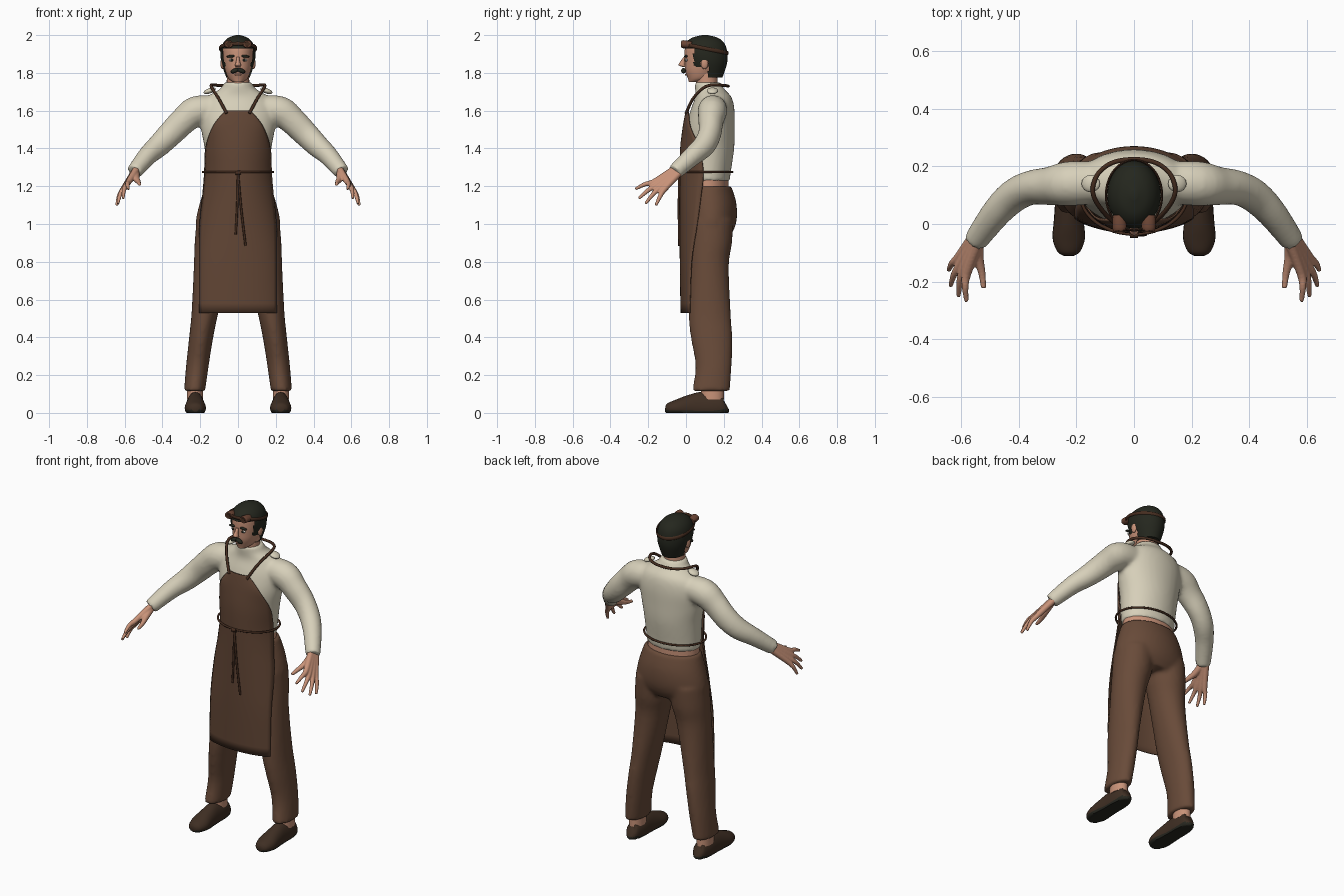
import bpy, bmesh, math
from mathutils import Vector, Matrix

if "Cube" in bpy.data.objects:
    bpy.data.objects.remove(bpy.data.objects["Cube"], do_unlink=True)


def material(name, *rgb):
    m = bpy.data.materials.new(name)
    m.use_nodes = True
    m.diffuse_color = (*rgb, 1)
    bsdf = next(n for n in m.node_tree.nodes if n.type == "BSDF_PRINCIPLED")
    bsdf.inputs["Base Color"].default_value = (*rgb, 1)
    return m


CREAM = material("cream wool", .68, .63, .49)
BROWN = material("brown cloth", .14, .07, .041)
APRON = material("apron leather", .12, .06, .035)
STRAP = material("strap leather", .06, .026, .014)
SKIN = material("skin", .58, .29, .19)
HAIR = material("dark hair", .018, .02, .013)
SHOE = material("shoe leather", .05, .028, .017)
SOLE = material("shoe sole", .02, .02, .014)
WHITE = material("eye white", .7, .68, .62)
GOGGLE = material("goggle brown", .15, .06, .035)


def smooth_rows(rows, steps):
    """Catmull-Rom interpolation of rows of numbers."""
    out, last = [], len(rows) - 1
    for i in range(last):
        a, b, c, d = (rows[min(max(j, 0), last)] for j in range(i - 1, i + 3))
        for s in range(steps):
            t = s / steps
            out.append([q + .5 * t * (r - p + t * (2*p - 5*q + 4*r - w + t * (3*(q - r) + w - p)))
                        for p, q, r, w in zip(a, b, c, d)])
    return out + [list(rows[-1])]


def loft(bm, rows, n=24, steps=4, flat=False, side=1):
    """Closed skin over elliptical rings given as x, y, z, rx, ry."""
    rows = smooth_rows(rows, steps)
    pts = [Vector((side * r[0], r[1], r[2])) for r in rows]
    rings = []
    for i, (p, r) in enumerate(zip(pts, rows)):
        a, b = Vector((1, 0, 0)), Vector((0, 1, 0))
        if not flat:
            t = (pts[min(i + 1, len(pts) - 1)] - pts[max(i - 1, 0)]).normalized()
            a = t.cross(Vector((0, 0, 1))).normalized()
            b = a.cross(t)
        ring = []
        for k in range(n):
            ang = math.tau * k / n
            ring.append(bm.verts.new(p + a * r[3] * math.cos(ang) + b * r[4] * math.sin(ang)))
        rings.append(ring)
    for lo, hi in zip(rings, rings[1:]):
        for k in range(n):
            bm.faces.new((lo[k], lo[(k + 1) % n], hi[(k + 1) % n], hi[k]))
    bm.faces.new(rings[0])
    bm.faces.new(rings[-1])


def ball(bm, pos, size, tilt=0):
    m = Matrix.Translation(pos) @ Matrix.Rotation(tilt, 4, "Y") @ Matrix.Diagonal((*size, 1))
    bmesh.ops.create_uvsphere(bm, u_segments=16, v_segments=10, radius=1, matrix=m)


def finish(name, bm, *mats, voxel=0, relax=6):
    bmesh.ops.recalc_face_normals(bm, faces=bm.faces)
    for f in bm.faces:
        f.smooth = True
    for e in bm.edges:
        if len(e.link_faces) == 2 and e.calc_face_angle() > .9:
            e.smooth = False
    mesh = bpy.data.meshes.new(name)
    bm.to_mesh(mesh)
    bm.free()
    for m in mats:
        mesh.materials.append(m)
    ob = bpy.data.objects.new(name, mesh)
    bpy.context.collection.objects.link(ob)
    if voxel:
        rm = ob.modifiers.new("Fuse", "REMESH")
        rm.mode, rm.voxel_size, rm.use_smooth_shade = "VOXEL", voxel, True
        sm = ob.modifiers.new("Relax", "SMOOTH")
        sm.factor, sm.iterations = .5, relax
    return ob


def tube(name, pts, r, mat, steps=6):
    bm = bmesh.new()
    loft(bm, [(*p, r, r) for p in pts], n=8, steps=steps)
    return finish(name, bm, mat)


# Sweater: torso, collar and both sleeves fused together
bm = bmesh.new()
loft(bm, [(0, .118, 1.225, .165, .113), (0, .118, 1.28, .168, .12), (0, .125, 1.4, .177, .13),
          (0, .128, 1.5, .195, .13), (0, .14, 1.6, .2, .117), (0, .145, 1.67, .165, .097),
          (0, .125, 1.715, .095, .077), (0, .115, 1.75, .075, .07)], n=40, flat=True)
for s in (1, -1):
    loft(bm, [(.1, .145, 1.61, .07, .07), (.22, .14, 1.598, .078, .08), (.29, .132, 1.545, .067, .073),
              (.36, .125, 1.475, .06, .068), (.42, .095, 1.415, .058, .062),
              (.48, .035, 1.36, .052, .052), (.55, -.06, 1.275, .042, .042)], side=s)
finish("sweater", bm, CREAM, voxel=.011)

# Bare waist and neck
bm = bmesh.new()
loft(bm, [(0, .12, 1.17, .16, .105), (0, .12, 1.25, .16, .105)], n=32, flat=True)
finish("waist", bm, SKIN)
bm = bmesh.new()
loft(bm, [(0, .115, 1.7, .065, .06), (0, .11, 1.75, .06, .058), (0, .11, 1.83, .058, .06)], flat=True)
finish("neck", bm, SKIN)

# Trousers: hips and two legs fused together
bm = bmesh.new()
loft(bm, [(0, .125, 1.2, .174, .115), (0, .13, 1.12, .2, .135), (0, .132, 1.04, .22, .138),
          (0, .132, .98, .222, .126), (0, .13, .93, .19, .1)], n=40, flat=True)
for s in (1, -1):
    loft(bm, [(.112, .13, 1.02, .108, .12), (.122, .128, .9, .108, .116), (.14, .12, .78, .094, .107),
              (.175, .125, .53, .071, .112), (.195, .135, .4, .064, .11), (.215, .146, .25, .06, .096),
              (.23, .132, .115, .056, .1)], flat=True, side=s)
finish("trousers", bm, BROWN, voxel=.011)

for s, label in ((1, "left"), (-1, "right")):
    # Ankle and shoe with a flat dark sole
    bm = bmesh.new()
    loft(bm, [(.228, .14, .07, .042, .06), (.228, .14, .14, .042, .06)], flat=True, side=s)
    finish(label + "_ankle", bm, SKIN)
    bm = bmesh.new()
    loft(bm, [(.226, .215, .04, .015, .025), (.226, .2, .035, .037, .055), (.226, .14, .03, .047, .075),
              (.226, .07, .03, .048, .08), (.226, .01, .03, .052, .063), (.226, -.05, .025, .056, .045),
              (.226, -.095, .022, .04, .03), (.226, -.11, .022, .018, .015)], side=s)
    for v in bm.verts:
        v.co.z = max(v.co.z, 0)
    for f in bm.faces:
        f.material_index = int(f.calc_center_median().z < .018)
    finish(label + "_shoe", bm, SHOE, SOLE)

    # Hand: four fingers running on from the palm, plus a thumb
    bm = bmesh.new()
    spread = Vector((.4, .74, -.54))
    wrist, knuckle = Vector((.54, -.04, 1.288)), Vector((.592, -.14, 1.205))
    tips = ((.58, -.268, 1.185), (.608, -.25, 1.135), (.636, -.215, 1.108), (.642, -.16, 1.098))
    for i, tip in enumerate(tips):
        k = knuckle + spread * (.024 * (i - 1.5))
        mid = k.lerp(Vector(tip), .5) + Vector((.006, 0, .006))
        loft(bm, [(*(wrist + spread * (.011 * (i - 1.5))), .019, .019), (*k, .016, .016),
                  (*mid, .012, .012), (*tip, .008, .008)], n=12, side=s)
    loft(bm, [(*wrist, .02, .02), (.54, -.11, 1.245, .019, .019), (.527, -.17, 1.222, .013, .013),
              (.521, -.222, 1.21, .009, .009)], n=12, side=s)
    finish(label + "_hand", bm, SKIN, voxel=.0045, relax=3)

    # Shoulder pad under the neck strap
    bm = bmesh.new()
    ball(bm, (s * .15, .14, 1.705), (.034, .03, .014), s * .35)
    finish(label + "_shoulder_pad", bm, CREAM)

# Apron: rows of height, half width, front depth and side wrap
bm = bmesh.new()
rows = smooth_rows([(1.6, .055, .002, .01), (1.578, .085, -.003, .018), (1.51, .135, -.015, .04),
                    (1.4, .171, -.028, .1), (1.27, .177, -.03, .122), (1.15, .187, -.03, .11),
                    (1, .202, -.03, .09), (.8, .205, -.03, .06), (.53, .205, -.026, .047)], 4)
grid, cols, bend = [], 24, .93
for z, w, front, wrap in rows:
    line = []
    for c in range(cols + 1):
        t = 2 * c / cols - 1
        curve = (1 - math.sqrt(1 - (bend * t) ** 2)) / (1 - math.sqrt(1 - bend ** 2))
        line.append(bm.verts.new((w * t, front + wrap * curve, z)))
    grid.append(line)
for a, b in zip(grid, grid[1:]):
    for c in range(cols):
        bm.faces.new((a[c], b[c], b[c + 1], a[c + 1]))
apron = finish("apron", bm, APRON)
sol = apron.modifiers.new("Thickness", "SOLIDIFY")
sol.thickness, sol.offset = .006, 0

# Apron straps: waist cord, hanging ties and neck loop
ring = [(math.sin(a), -math.cos(a)) for a in (math.tau * i / 48 for i in range(49))]
tube("waist_cord", [(.186 * x, .105 + .14 * y, 1.275) for x, y in ring], .006, STRAP, 1)
tube("waist_knot", [(-.014, -.037, 1.27), (.014, -.037, 1.272)], .011, STRAP)
tube("short_tie", [(0, -.036, 1.27), (-.004, -.038, 1.1), (-.012, -.036, .945)], .006, STRAP)
tube("long_tie", [(0, -.036, 1.27), (.017, -.038, 1.08), (.04, -.036, .885)], .006, STRAP)
half = [(.06, 0, 1.585), (.1, .035, 1.66), (.135, .085, 1.715), (.142, .13, 1.735),
        (.12, .18, 1.735), (.07, .214, 1.732)]
loop = half + [(0, .224, 1.73)] + [(-x, y, z) for x, y, z in reversed(half)]
tube("neck_strap", loop, .008, STRAP)

# Head with nose and ears
bm = bmesh.new()
loft(bm, [(0, .04, 1.752, .025, .025), (0, .072, 1.77, .05, .062), (0, .08, 1.81, .067, .084),
          (0, .09, 1.85, .076, .097), (0, .093, 1.9, .08, .101), (0, .097, 1.94, .077, .098),
          (0, .1, 1.98, .04, .06)], n=32, flat=True)
loft(bm, [(0, -.004, 1.885, .008, .008), (0, -.016, 1.86, .01, .014), (0, -.022, 1.842, .016, .018),
          (0, -.008, 1.832, .012, .012)], n=12, flat=True)
for s in (1, -1):
    ball(bm, (s * .082, .098, 1.85), (.011, .02, .03))
finish("head", bm, SKIN)

# Hair cap trimmed along the hairline, with sideburns in front of the ears
bm = bmesh.new()
loft(bm, [(0, .118, 1.775, .062, .075), (0, .108, 1.85, .087, .109), (0, .1, 1.91, .092, .118),
          (0, .1, 1.955, .08, .104), (0, .1, 1.985, .052, .07), (0, .1, 2, .012, .016)],
     n=64, steps=8, flat=True)


def hairline(y):
    if y < .04:
        return 1.93
    if y < .08:
        return 1.832
    return 1.87 if y < .118 else 1.775


trim = [f for f in bm.faces if f.calc_center_median().z < hairline(f.calc_center_median().y)]
bmesh.ops.delete(bm, geom=trim, context="FACES")
finish("hair", bm, HAIR)

# Eyes, brows and moustache
bm_white, bm_dark = bmesh.new(), bmesh.new()
for s in (1, -1):
    ball(bm_white, (s * .034, .003, 1.868), (.015, .007, .007))
    ball(bm_dark, (s * .033, -.002, 1.868), (.007, .005, .007))
    ball(bm_dark, (s * .037, -.001, 1.888), (.024, .009, .007), s * .1)
    ball(bm_dark, (s * .016, -.013, 1.812), (.024, .013, .012), s * .4)
finish("eye_whites", bm_white, WHITE)
finish("brows_and_moustache", bm_dark, HAIR)
bm = bmesh.new()
ball(bm, (0, .001, 1.79), (.018, .007, .005))
finish("lower_lip", bm, SKIN)

# Goggles pushed up on the forehead, with a sloping strap
bm = bmesh.new()
loft(bm, [(.097 * x, .1 + .122 * y, 1.93 - .025 * y, .004, .01) for x, y in ring], n=8, steps=1)
finish("goggle_strap", bm, STRAP)
for s, label in ((1, "left"), (-1, "right")):
    bm = bmesh.new()
    loft(bm, [(.052, .03, 1.948, .022, .018), (.05, -.012, 1.952, .025, .021),
              (.049, -.024, 1.953, .021, .018)], side=s, steps=2)
    finish(label + "_goggle", bm, GOGGLE)
    bm = bmesh.new()
    loft(bm, [(.049, -.02, 1.953, .016, .013), (.049, -.027, 1.953, .015, .012)], side=s, steps=1)
    finish(label + "_goggle_lens", bm, STRAP)
